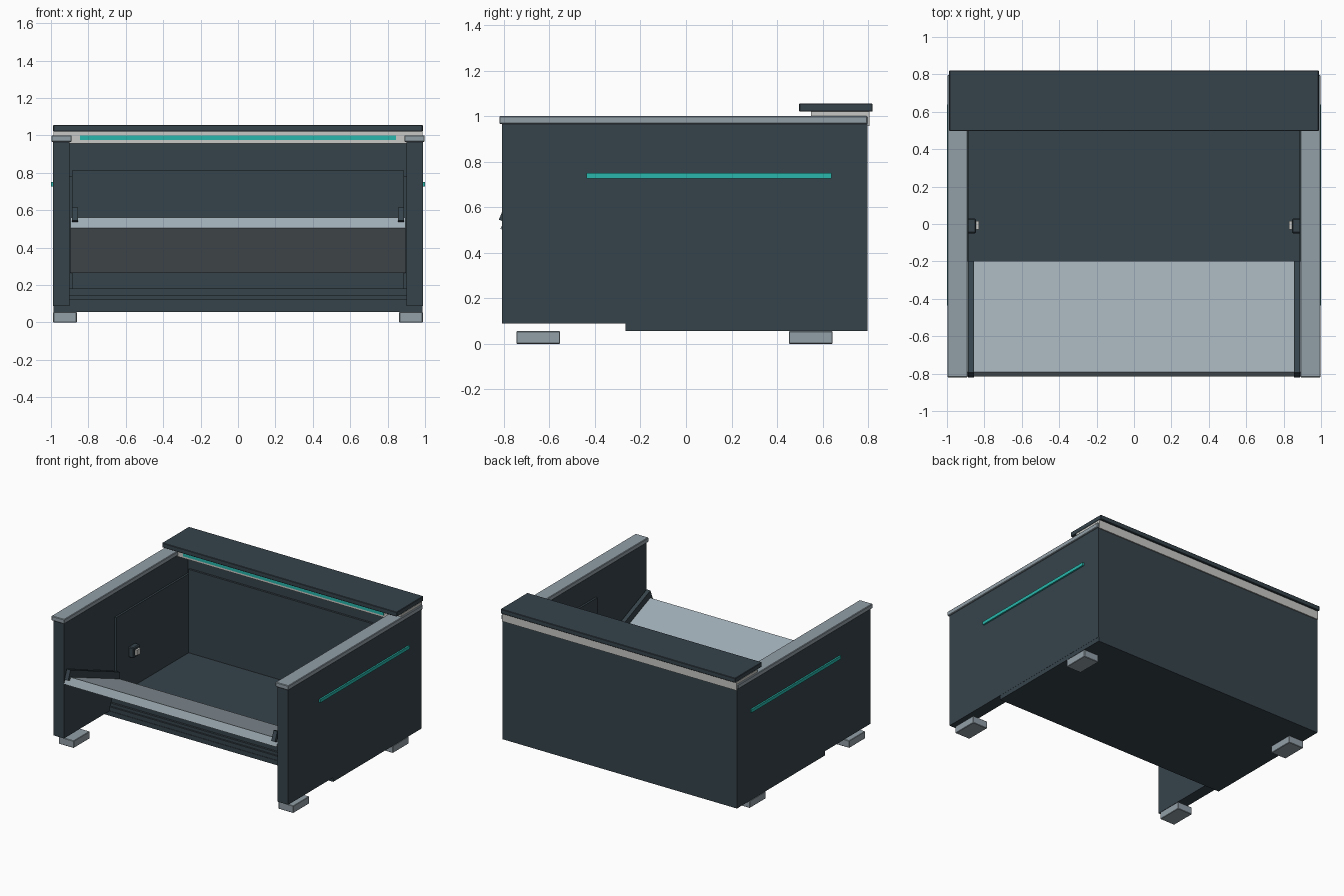
import bpy, bmesh, math

if "Cube" in bpy.data.objects:
    bpy.data.objects.remove(bpy.data.objects["Cube"])


def material(name, hex_code):
    m = bpy.data.materials.new(name)
    rgb = [int(hex_code[i:i + 2], 16) / 255 for i in (0, 2, 4)]
    lin = [c / 12.92 if c <= 0.04045 else ((c + 0.055) / 1.055) ** 2.4 for c in rgb]
    m.diffuse_color = (*lin, 1)
    m.use_nodes = True
    m.node_tree.nodes["Principled BSDF"].inputs["Base Color"].default_value = m.diffuse_color
    return m


DARK = material("dark slate", "36434B")
GREY = material("trim grey", "929FA7")
PALE = material("pale blue grey", "9FACB4")
CREAM = material("light grey", "C8CAC6")
TEAL = material("teal", "29B6AB")


def prism(name, profile, x0, x1, mat, bevel=0.0):
    """Extrude a closed (y, z) profile from x0 to x1."""
    bm = bmesh.new()
    a = [bm.verts.new((x0, y, z)) for y, z in profile]
    b = [bm.verts.new((x1, y, z)) for y, z in profile]
    n = len(profile)
    bm.faces.new(a)
    bm.faces.new(b[::-1])
    for i in range(n):
        j = (i + 1) % n
        bm.faces.new((a[i], b[i], b[j], a[j]))
    bmesh.ops.recalc_face_normals(bm, faces=bm.faces)
    if bevel:
        bmesh.ops.bevel(bm, geom=bm.edges[:], offset=bevel, segments=1, affect='EDGES')
    me = bpy.data.meshes.new(name)
    bm.to_mesh(me)
    bm.free()
    me.materials.append(mat)
    ob = bpy.data.objects.new(name, me)
    bpy.context.collection.objects.link(ob)
    return ob


def box(name, x, y, z, mat, bevel=0.0):
    return prism(name, [(y[0], z[0]), (y[1], z[0]), (y[1], z[1]), (y[0], z[1])],
                 x[0], x[1], mat, bevel)


# base, floor and back
box("base_plinth", (-0.987, 0.987), (-0.265, 0.797), (0.055, 0.09), DARK)
box("base_step", (-0.9, 0.9), (-0.262, 0.7), (0.085, 0.122), DARK)
box("base_ledge", (-0.9, 0.9), (-0.25, 0.7), (0.12, 0.145), DARK)
box("floor", (-0.9, 0.9), (-0.235, 0.69), (0.14, 0.18), DARK)
box("back_wall", (-0.987, 0.987), (0.685, 0.797), (0.09, 0.96), DARK)
box("back_liner", (-0.885, 0.885), (0.67, 0.69), (0.175, 0.815), DARK)

# tilted front tray
prism("front_tray", [(-0.815, 0.505), (-0.791, 0.56), (-0.198, 0.32), (-0.222, 0.265)],
      -0.895, 0.895, PALE)

# top shelf with light band
box("light_band", (-0.987, 0.987), (0.55, 0.805), (0.956, 1.02), CREAM)
box("front_light_strip", (-0.845, 0.845), (0.543, 0.552), (0.974, 0.998), TEAL)
box("top_shelf", (-0.988, 0.988), (0.497, 0.82), (1.02, 1.055), DARK, 0.003)

# paired side parts
for side, s in (("left", -1), ("right", 1)):
    def pair(a, b):
        return tuple(sorted((s * a, s * b)))

    box(side + "_side_panel", pair(0.9, 0.988), (-0.808, 0.797), (0.088, 0.967), DARK)
    box(side + "_arm_cap", pair(0.889, 0.998), (-0.82, 0.797), (0.965, 1.0), GREY, 0.004)
    box(side + "_light_strip", pair(0.98, 1.0), (-0.437, 0.638), (0.726, 0.75), TEAL)
    box(side + "_liner", pair(0.885, 0.905), (-0.2, 0.69), (0.175, 0.78), DARK)
    prism(side + "_tray_rail", [(-0.822, 0.545), (-0.793, 0.615), (-0.198, 0.373), (-0.198, 0.305)],
          *pair(0.855, 0.887), DARK)
    box(side + "_bracket", pair(0.845, 0.89), (-0.05, 0.03), (0.42, 0.5), DARK, 0.006)
    box(side + "_bracket_button", pair(0.83, 0.85), (-0.03, 0.015), (0.44, 0.48), CREAM)
    for end, y in (("front", (-0.745, -0.553)), ("rear", (0.452, 0.644))):
        box(f"{side}_{end}_foot", pair(0.862, 0.988), y, (0.0, 0.055), GREY, 0.003)
